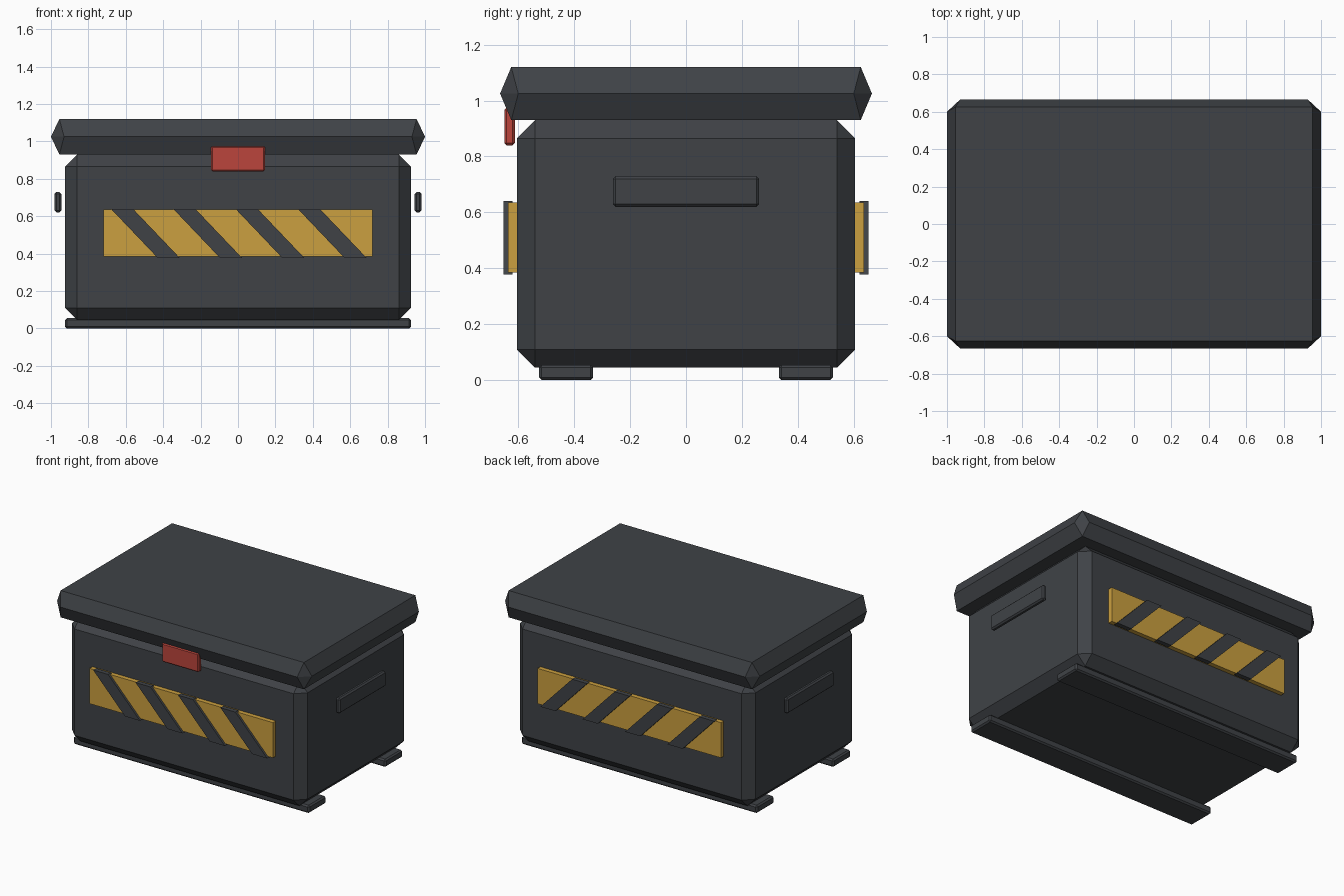
import bpy, bmesh

if "Cube" in bpy.data.objects:
    bpy.data.objects.remove(bpy.data.objects["Cube"])


def material(name, colour):
    m = bpy.data.materials.new(name)
    m.diffuse_color = (*colour, 1)
    m.use_nodes = True
    m.node_tree.nodes["Principled BSDF"].inputs["Base Color"].default_value = m.diffuse_color
    return m


DARK = material("dark_metal", (0.05, 0.055, 0.062))
YELLOW = material("hazard_yellow", (0.6, 0.35, 0.05))
RED = material("latch_red", (0.5, 0.06, 0.045))


def finish(name, bm, mat):
    bmesh.ops.recalc_face_normals(bm, faces=bm.faces[:])
    me = bpy.data.meshes.new(name)
    bm.to_mesh(me)
    bm.free()
    me.materials.append(mat)
    ob = bpy.data.objects.new(name, me)
    bpy.context.collection.objects.link(ob)
    return ob


def box(name, x, y, z, mat, chamfer=0.0):
    """Box from (min, max) ranges, with optional flat chamfered edges."""
    bm = bmesh.new()
    bmesh.ops.create_cube(bm, size=1)
    for v in bm.verts:
        for i, (lo, hi) in enumerate((x, y, z)):
            v.co[i] = hi if v.co[i] > 0 else lo
    if chamfer:
        bmesh.ops.bevel(bm, geom=bm.edges[:], offset=chamfer, segments=1,
                        affect='EDGES', profile=0.5)
    return finish(name, bm, mat)


def mirrored(rng, side):
    return tuple(sorted(side * v for v in rng))


# Body with chamfered edges
box("body", (-0.925, 0.925), (-0.605, 0.605), (0.045, 0.93), DARK, 0.065)

# Lid: rectangular top and bottom, wider waist with cut corners
bm = bmesh.new()
for z in (0.93, 1.12):
    for sx in (-1, 1):
        for sy in (-1, 1):
            bm.verts.new((sx * 0.955, sy * 0.625, z))
for sx in (-1, 1):
    for sy in (-1, 1):
        bm.verts.new((sx * 1.0, sy * 0.6, 1.025))
        bm.verts.new((sx * 0.93, sy * 0.665, 1.025))
bmesh.ops.convex_hull(bm, input=bm.verts[:])
bmesh.ops.dissolve_limit(bm, angle_limit=0.01, verts=bm.verts[:], edges=bm.edges[:])
finish("lid", bm, DARK)

# Latch on the front
box("latch", (-0.145, 0.145), (-0.65, -0.612), (0.84, 0.975), RED, 0.008)

# Side handles
for side, word in ((-1, "left"), (1, "right")):
    box(f"handle_{word}", mirrored((0.945, 0.98), side), (-0.262, 0.262),
        (0.62, 0.73), DARK, 0.01)

# Skids, hazard plates and slanted stripes on front and back
for side, word in ((-1, "front"), (1, "back")):
    box(f"skid_{word}", (-0.925, 0.925), mirrored((0.332, 0.526), side),
        (0.0, 0.055), DARK, 0.01)
    box(f"hazard_plate_{word}", (-0.72, 0.72), mirrored((0.59, 0.637), side),
        (0.385, 0.635), YELLOW)
    for i in range(4):
        x0 = -0.68 + 0.333 * i
        stripe = box(f"hazard_stripe_{word}_{i + 1}", (x0, x0 + 0.118),
                     mirrored((0.62, 0.653), side), (0.378, 0.64), DARK)
        for v in stripe.data.vertices:
            if v.co.z < 0.5:
                v.co.x += 0.25
